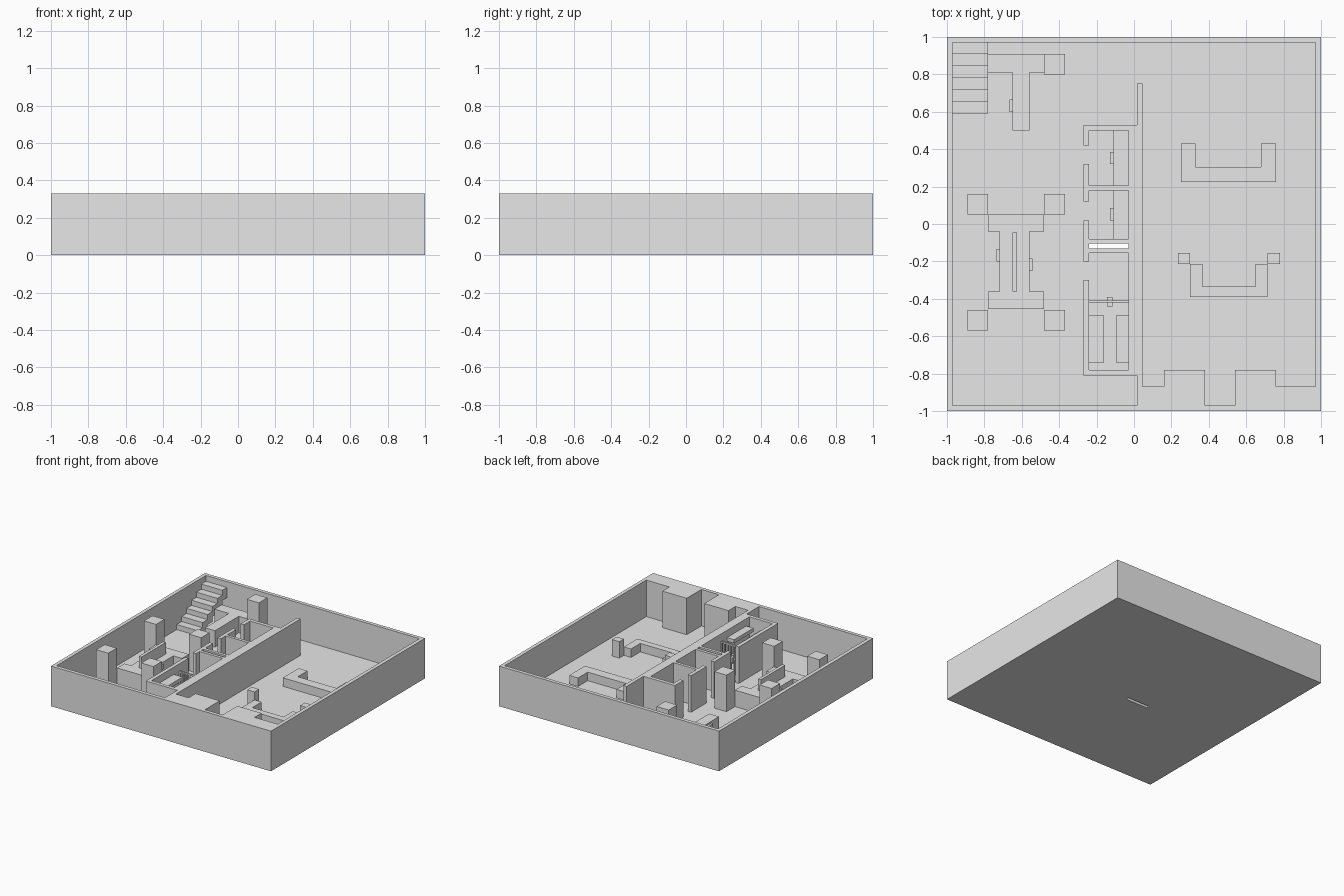
import bpy
import bmesh

default_cube = bpy.data.objects.get("Cube")
if default_cube:
    bpy.data.objects.remove(default_cube, do_unlink=True)

FLOOR = 0.03
TOP = 0.33
DESK = 0.165
SOFA = 0.10

# One plain grey for the whole building
grey = bpy.data.materials.new("plain grey")
grey.use_nodes = True
grey.diffuse_color = (0.8, 0.8, 0.8, 1)
grey.node_tree.nodes["Principled BSDF"].inputs["Base Color"].default_value = grey.diffuse_color


def prism(name, outline, bottom, top):
    """Extrude a flat outline straight up from bottom to top."""
    bm = bmesh.new()
    base = bm.faces.new([bm.verts.new((x, y, bottom)) for x, y in outline])
    extruded = bmesh.ops.extrude_face_region(bm, geom=[base], use_keep_orig=True)
    moved = [item for item in extruded["geom"] if isinstance(item, bmesh.types.BMVert)]
    bmesh.ops.translate(bm, verts=moved, vec=(0, 0, top - bottom))
    bmesh.ops.recalc_face_normals(bm, faces=bm.faces)
    mesh = bpy.data.meshes.new(name)
    bm.to_mesh(mesh)
    bm.free()
    mesh.materials.append(grey)
    obj = bpy.data.objects.new(name, mesh)
    bpy.context.scene.collection.objects.link(obj)
    return obj


def block(name, left, right, front, back, bottom, top):
    outline = [(left, front), (right, front), (right, back), (left, back)]
    return prism(name, outline, bottom, top)


def cut(target, cutter):
    """Subtract the cutter from the target and bake the result."""
    modifier = target.modifiers.new("cut", 'BOOLEAN')
    modifier.operation = 'DIFFERENCE'
    modifier.solver = 'EXACT'
    modifier.object = cutter
    bpy.context.view_layer.update()
    evaluated = target.evaluated_get(bpy.context.evaluated_depsgraph_get())
    baked = bpy.data.meshes.new_from_object(evaluated)
    target.modifiers.clear()
    target.data = baked


# Outer shell: floor and four walls
shell = block("outer_walls_and_floor", -1, 1, -1, 1, 0, TOP)
room_cutter = block("room_cutter", -0.97, 0.97, -0.97, 0.97, FLOOR, 1)
slot_cutter = block("slot_cutter", -0.24, -0.03, -0.13, -0.105, -1, 1)
cut(shell, room_cutter)
cut(shell, slot_cutter)

# Dividing wall with the small rooms and their doorways
O, I, R = -0.27, -0.24, -0.03
partition = prism("inner_partition", [
    (0.045, -0.97), (0.045, 0.75), (0.015, 0.75), (0.015, 0.53),
    (O, 0.53), (O, 0.42), (I, 0.42), (I, 0.5), (R, 0.5),
    (R, 0.205), (I, 0.205), (I, 0.32), (O, 0.32), (O, 0.12), (I, 0.12),
    (I, 0.18), (R, 0.18), (R, -0.08), (I, -0.08), (I, 0.02), (O, 0.02),
    (O, -0.2), (I, -0.2), (I, -0.155), (R, -0.155), (R, -0.78),
    (I, -0.78), (I, -0.3), (O, -0.3), (O, -0.81), (0.015, -0.81), (0.015, -0.97),
], FLOOR, TOP)
cut(partition, slot_cutter)
for helper in (room_cutter, slot_cutter):
    bpy.data.objects.remove(helper, do_unlink=True)

# Thick stepped piers along the front wall
prism("front_pier_right", [(0.045, -0.97), (0.38, -0.97), (0.38, -0.78),
                           (0.16, -0.78), (0.16, -0.87), (0.045, -0.87)], FLOOR, TOP)
prism("front_pier_left", [(0.54, -0.97), (0.97, -0.97), (0.97, -0.87),
                          (0.76, -0.87), (0.76, -0.78), (0.54, -0.78)], FLOOR, TOP)

# Square pillars
for x, y in [(-0.89, 0.05), (-0.48, 0.05), (-0.89, -0.57), (-0.48, -0.57), (-0.48, 0.8)]:
    block("pillar", x, x + 0.11, y, y + 0.11, FLOOR, TOP)


def sofa(name, left, right, front, back, arm, seat):
    """U-shaped seat opening towards the back."""
    prism(name, [(left, front), (right, front), (right, back), (right - arm, back),
                 (right - arm, front + seat), (left + arm, front + seat),
                 (left + arm, back), (left, back)], FLOOR, SOFA)


# Sofas and their corner tables
sofa("back_sofa", 0.25, 0.76, 0.225, 0.43, 0.08, 0.08)
sofa("front_sofa", 0.30, 0.715, -0.39, -0.215, 0.065, 0.055)
for left in (0.235, 0.715):
    block("corner_table", left, left + 0.065, -0.215, -0.155, FLOOR, DESK)

# T-shaped counter beside the stairs
prism("back_counter", [(-0.78, 0.905), (-0.78, 0.81), (-0.65, 0.81), (-0.65, 0.5),
                       (-0.56, 0.5), (-0.56, 0.81), (-0.48, 0.81), (-0.48, 0.905)],
      FLOOR, DESK)

# Double counter between the pillars, with a raised screen along it
prism("middle_counter", [
    (-0.78, 0.05), (-0.78, -0.04), (-0.72, -0.04), (-0.72, -0.36), (-0.78, -0.36),
    (-0.78, -0.455), (-0.48, -0.455), (-0.48, -0.36), (-0.56, -0.36),
    (-0.56, -0.04), (-0.48, -0.04), (-0.48, 0.05)], FLOOR, DESK)
block("counter_screen", -0.65, -0.625, -0.36, -0.045, DESK, 0.26)

# Desks in the two small rooms
for front, back in [(0.205, 0.5), (-0.08, 0.18)]:
    block("room_desk", -0.11, R, front, back, FLOOR, DESK)

# Small ledges on the edges of the desks and counters
for left, front in [(-0.127, 0.32), (-0.127, 0.02), (-0.665, 0.6), (-0.735, -0.2), (-0.56, -0.25)]:
    block("desk_ledge", left, left + 0.017, front, front + 0.065, 0.12, 0.15)

# Barred screen with a lock box
for bottom in (FLOOR, 0.15, 0.26):
    block("bar_rail", I, R, -0.42, -0.41, bottom, bottom + 0.012)
BARS = 8
for i in range(BARS):
    left = I + (R - I - 0.01) * i / (BARS - 1)
    block("upright_bar", left, left + 0.01, -0.42, -0.41, FLOOR, 0.27)
block("lock_box", -0.145, -0.115, -0.44, -0.39, 0.13, 0.17)

# Bunks on both sides of the barred room
for left, right in [(I, -0.16), (-0.095, R)]:
    for height in (0.11, 0.27):
        block("bunk", left, right, -0.74, -0.49, height - 0.03, height)

# Stairs rising to the back wall
STEPS = 6
RUN = 0.064
RISE = 0.042
for i in range(STEPS):
    front = 0.59 + RUN * i
    top = FLOOR + RISE * (i + 1)
    back = min(front + RUN, 0.97)
    block("stair_step", -0.97, -0.78, front, back, max(FLOOR, top - 2 * RISE), top)
